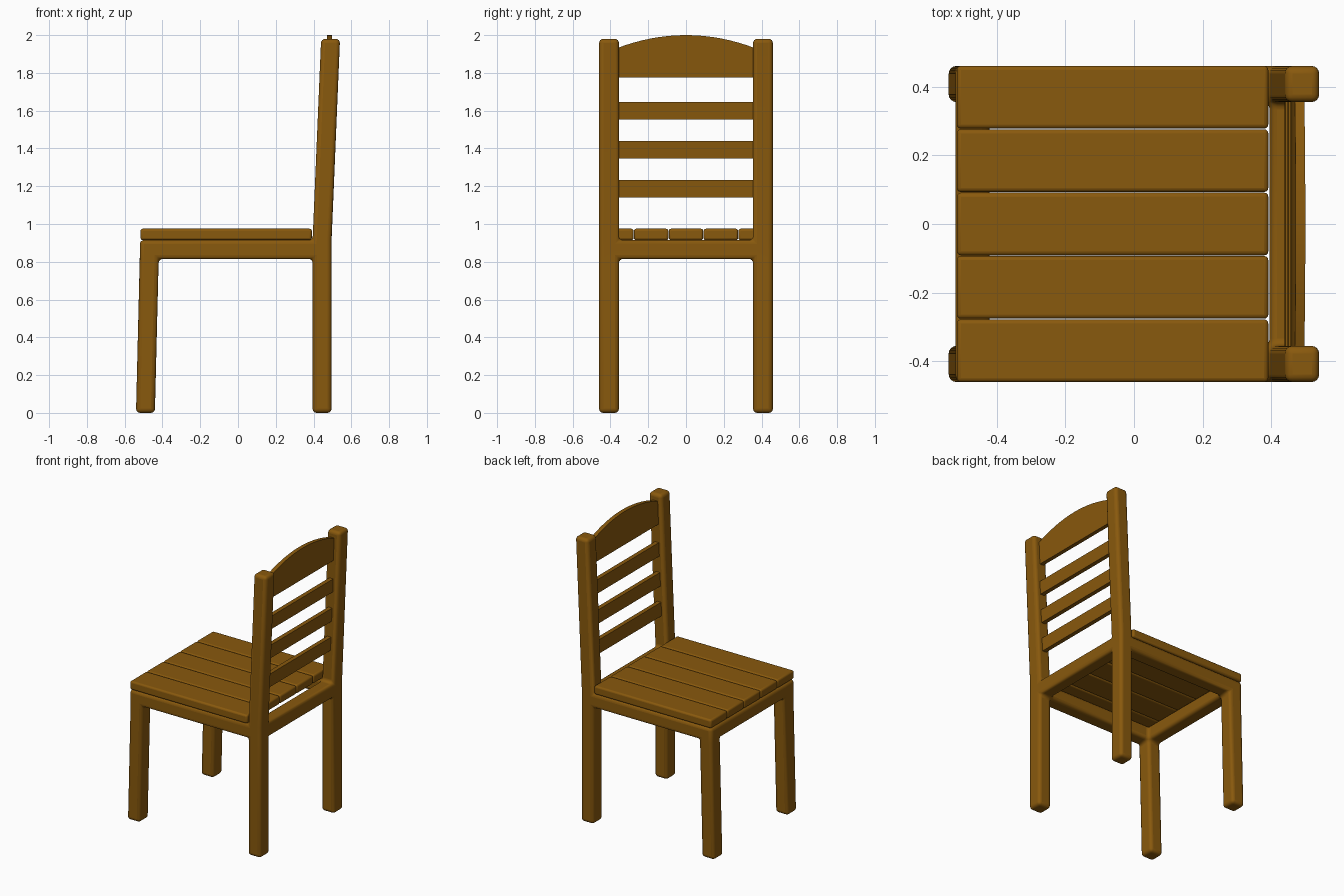
import bpy, bmesh, math

if "Cube" in bpy.data.objects:
    bpy.data.objects.remove(bpy.data.objects["Cube"])

wood = bpy.data.materials.new("warm brown wood")
wood.diffuse_color = (0.25, 0.1, 0.004, 1)
wood.use_nodes = True
wood.node_tree.nodes["Principled BSDF"].inputs["Base Color"].default_value = wood.diffuse_color


def finish(name, bm, bevel=0.0, segments=3):
    bmesh.ops.recalc_face_normals(bm, faces=bm.faces)
    mesh = bpy.data.meshes.new(name)
    bm.to_mesh(mesh)
    bm.free()
    mesh.materials.append(wood)
    ob = bpy.data.objects.new(name, mesh)
    bpy.context.collection.objects.link(ob)
    bpy.ops.object.select_all(action='DESELECT')
    ob.select_set(True)
    bpy.context.view_layer.objects.active = ob
    bpy.ops.object.shade_smooth_by_angle(angle=math.radians(40))
    if bevel:
        mod = ob.modifiers.new("rounded edges", 'BEVEL')
        mod.width = bevel
        mod.segments = segments
        mod.limit_method = 'ANGLE'
        mod.angle_limit = math.radians(30)
    return ob


def back_lean(z):
    """Forward-to-back offset of the leaning posts at height z."""
    return 0.045 * max(0.0, z - 0.915) / (1.98 - 0.915)


def extrude_profile(name, profile, x0, x1):
    """Extrude a y-z outline along x, following the lean of the back."""
    bm = bmesh.new()
    a, b = [[bm.verts.new((x + back_lean(z), y, z)) for y, z in profile]
            for x in (x0, x1)]
    bm.faces.new(a)
    bm.faces.new(b[::-1])
    n = len(profile)
    for i in range(n):
        j = (i + 1) % n
        bm.faces.new((a[i], b[i], b[j], a[j]))
    return finish(name, bm)


# Frame: one continuous cage of legs, rails and back posts, cell by cell
X = [-0.52, -0.42, 0.395, 0.495]
Y = [-0.46, -0.355, 0.355, 0.46]
Z = [0.0, 0.815, 0.915, 1.98]


def filled(i, j, k):
    if not all(0 <= c <= 2 for c in (i, j, k)):
        return False
    if k == 1:
        return not (i == 1 and j == 1)             # ring of seat rails
    return j != 1 and i in ((0, 2) if k == 0 else (2,))  # legs / posts


bm = bmesh.new()
corner = {}


def vert(key):
    if key not in corner:
        i, j, k = key
        x = X[i] + back_lean(Z[k])
        if i < 2 and k == 0:
            x -= 0.02                              # front legs splay forward
        corner[key] = bm.verts.new((x, Y[j], Z[k]))
    return corner[key]


for i in range(3):
    for j in range(3):
        for k in range(3):
            if not filled(i, j, k):
                continue
            for axis in range(3):
                for side in (0, 1):
                    cell = [i, j, k]
                    cell[axis] += 2 * side - 1
                    if filled(*cell):
                        continue
                    u, v = [a for a in range(3) if a != axis]
                    ring = []
                    for du, dv in ((0, 0), (1, 0), (1, 1), (0, 1)):
                        p = [i, j, k]
                        p[axis] += side
                        p[u] += du
                        p[v] += dv
                        ring.append(vert(tuple(p)))
                    bm.faces.new(ring)
finish("frame_legs_and_rails", bm, 0.022, 4)

# Five seat planks running front to back
for n in range(5):
    bm = bmesh.new()
    bmesh.ops.create_cube(bm, size=1)
    for v in bm.verts:
        v.co.x = -0.0625 + v.co.x * 0.907
        v.co.y = (n - 2) * 0.1845 + v.co.y * 0.1825
        v.co.z = 0.945 + v.co.z * 0.06
    finish(f"seat_plank_{n + 1}", bm, 0.012, 3)

# Three back slats between the posts
for n, z in enumerate((1.14, 1.346, 1.553)):
    extrude_profile(f"back_slat_{n + 1}",
                    [(-0.37, z), (0.37, z), (0.37, z + 0.094), (-0.37, z + 0.094)],
                    0.428, 0.458)

# Arched top panel
arch = [(y, 2.0 - 0.065 * (y / 0.355) ** 2)
        for y in (0.37 - 0.74 * t / 16 for t in range(17))]
extrude_profile("arched_top_panel", [(-0.37, 1.775), (0.37, 1.775)] + arch, 0.425, 0.453)
